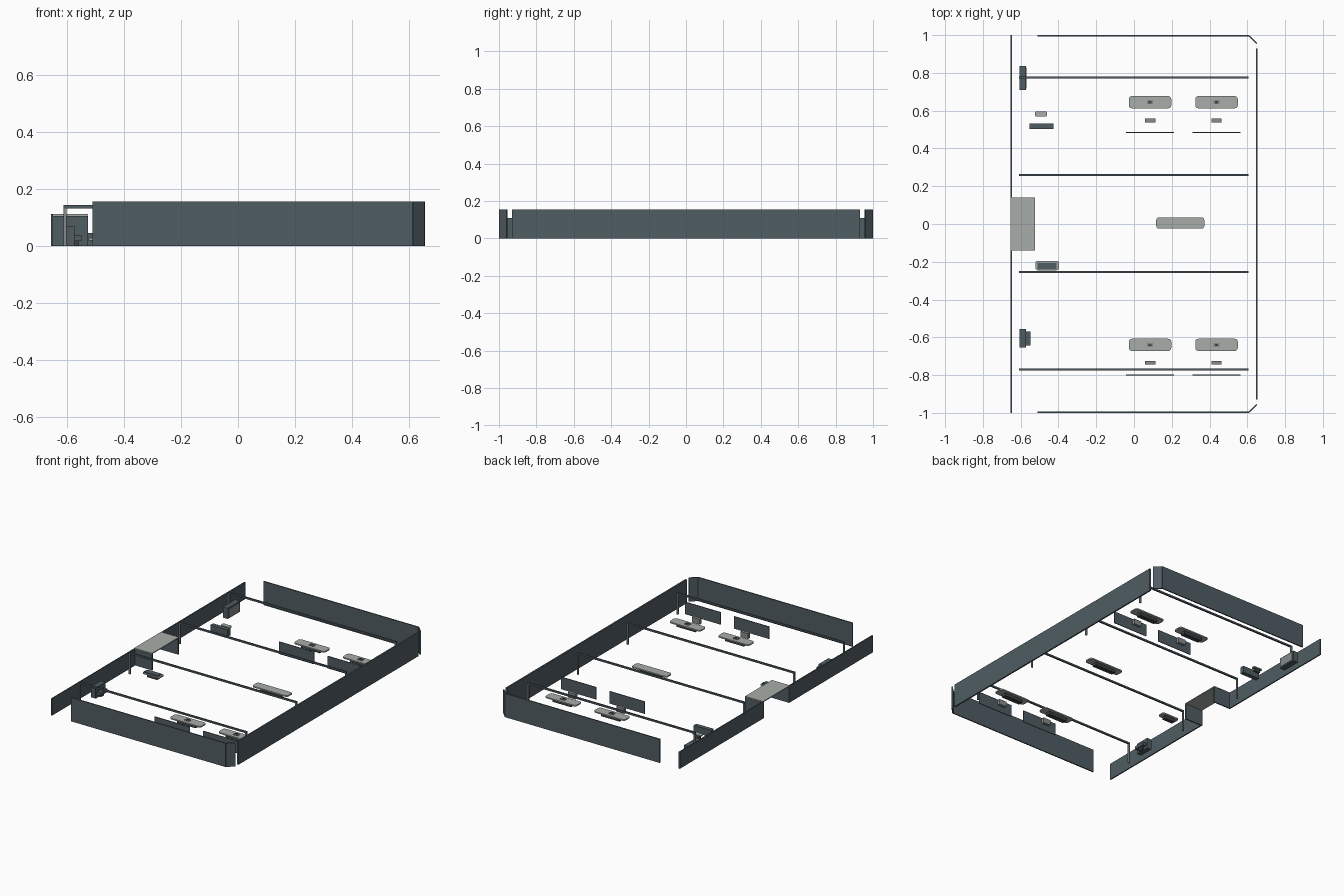
import bpy, bmesh, math
from mathutils import Matrix, Vector

cube = bpy.data.objects.get("Cube")
if cube:
    bpy.data.objects.remove(cube)


def material(name, r, g, b):
    m = bpy.data.materials.new(name)
    m.use_nodes = True
    m.diffuse_color = (r, g, b, 1)
    bsdf = next(n for n in m.node_tree.nodes if n.type == 'BSDF_PRINCIPLED')
    bsdf.inputs["Base Color"].default_value = (r, g, b, 1)
    bsdf.inputs["Roughness"].default_value = 0.7
    return m


SLATE = material("slate", 0.08, 0.11, 0.125)
LIGHT = material("light_grey", 0.39, 0.42, 0.40)
MID = material("mid_grey", 0.24, 0.26, 0.26)
DARK = material("charcoal", 0.045, 0.055, 0.06)


def box(name, x, y, z, mat, turn=0, corner=0):
    """Box from (min, max) ranges, optionally turned about z or with rounded upright corners."""
    size = Vector((x[1] - x[0], y[1] - y[0], z[1] - z[0]))
    bm = bmesh.new()
    bmesh.ops.create_cube(bm, size=1, matrix=Matrix.Diagonal(size).to_4x4())
    if corner:
        upright = [e for e in bm.edges
                   if abs(e.verts[0].co.z - e.verts[1].co.z) > size.z / 2]
        bmesh.ops.bevel(bm, geom=upright, offset=corner, segments=3,
                        profile=0.5, affect='EDGES')
    mesh = bpy.data.meshes.new(name)
    bm.to_mesh(mesh)
    bm.free()
    mesh.materials.append(mat)
    ob = bpy.data.objects.new(name, mesh)
    ob.location = (sum(x) / 2, sum(y) / 2, sum(z) / 2)
    ob.rotation_euler.z = turn
    bpy.context.collection.objects.link(ob)
    return ob


def around(c, size):
    return (c - size / 2, c + size / 2)


# Outer walls with angled corner panels
HIGH, LOW = (0, 0.155), (0, 0.11)
box("side_wall", (0.645, 0.655), (-0.93, 0.93), HIGH, SLATE)
for side, label in ((-1, "front"), (1, "back")):
    box(label + "_wall", (-0.51, 0.61), around(side * 0.996, 0.008), HIGH, SLATE)
    box(label + "_corner_panel", around(0.63, 0.056), around(side * 0.976, 0.008),
        HIGH, SLATE, turn=-side * math.radians(45))
    # Lower entrance wall and porch cheek
    far, near = side * 1.0, side * 0.135
    box(label + "_entrance_wall", (-0.655, -0.647), sorted((far, near)), LOW, SLATE)
    box(label + "_porch_cheek", (-0.655, -0.525), around(side * 0.135, 0.008),
        (0, 0.105), SLATE)
box("porch_roof", (-0.655, -0.525), (-0.139, 0.139), (0.106, 0.112), LIGHT)

# Overhead beams on slim posts
for i, y in enumerate((-0.77, -0.255, 0.26, 0.775)):
    box(f"beam_{i}", (-0.61, 0.605), around(y, 0.01), (0.132, 0.143), SLATE)
    for x in (-0.605, 0.6):
        box(f"beam_post_{i}", around(x, 0.01), around(y, 0.01), (0, 0.132), MID)


def table(name, x, y, width, depth):
    box(name + "_top", around(x, width), around(y, depth), (0.02, 0.028), LIGHT,
        corner=depth * 0.25)
    box(name + "_base", around(x, width * 0.6), around(y, depth * 0.5), (0, 0.02), DARK)


# Workstations: desk, inset, stool and screen panel
for row, y in enumerate((-0.64, 0.645)):
    for col, x in enumerate((0.085, 0.437)):
        tag = f"_{row}_{col}"
        table("desk" + tag, x, y, 0.225, 0.065)
        box("desk_inset" + tag, around(x, 0.032), around(y, 0.022), (0.028, 0.033), MID)
        box("desk_device" + tag, around(x, 0.014), around(y, 0.012), (0.033, 0.036), DARK)
        back = y - (0.097 if row else 0.095)
        box("stool" + tag, around(x, 0.055), around(back, 0.02), (0, 0.035), MID)
        box("screen_panel" + tag, around(x, 0.255), around(y - 0.16, 0.005),
            (0, 0.08), SLATE)

# Central table, side table and round-ended stool
table("central_table", 0.245, 0.005, 0.255, 0.06)
table("side_table", -0.46, -0.22, 0.125, 0.05)
box("side_table_tray", around(-0.46, 0.1), around(-0.224, 0.036), (0.028, 0.035), SLATE)
table("entrance_stool", -0.492, 0.582, 0.064, 0.028)
box("low_counter", around(-0.49, 0.125), around(0.517, 0.028), (0, 0.045), SLATE)

# Wall cabinets
box("back_cabinet", (-0.607, -0.571), (0.71, 0.836), (0, 0.07), SLATE)
box("back_cabinet_face", (-0.571, -0.568), (0.718, 0.828), (0.008, 0.062), MID)
box("front_cabinet", (-0.605, -0.572), (-0.655, -0.556), (0, 0.07), SLATE)
box("front_cabinet_shelf", (-0.572, -0.547), (-0.642, -0.568), (0.018, 0.038), SLATE)
box("front_cabinet_foot", (-0.572, -0.558), (-0.62, -0.59), (0, 0.018), DARK)
